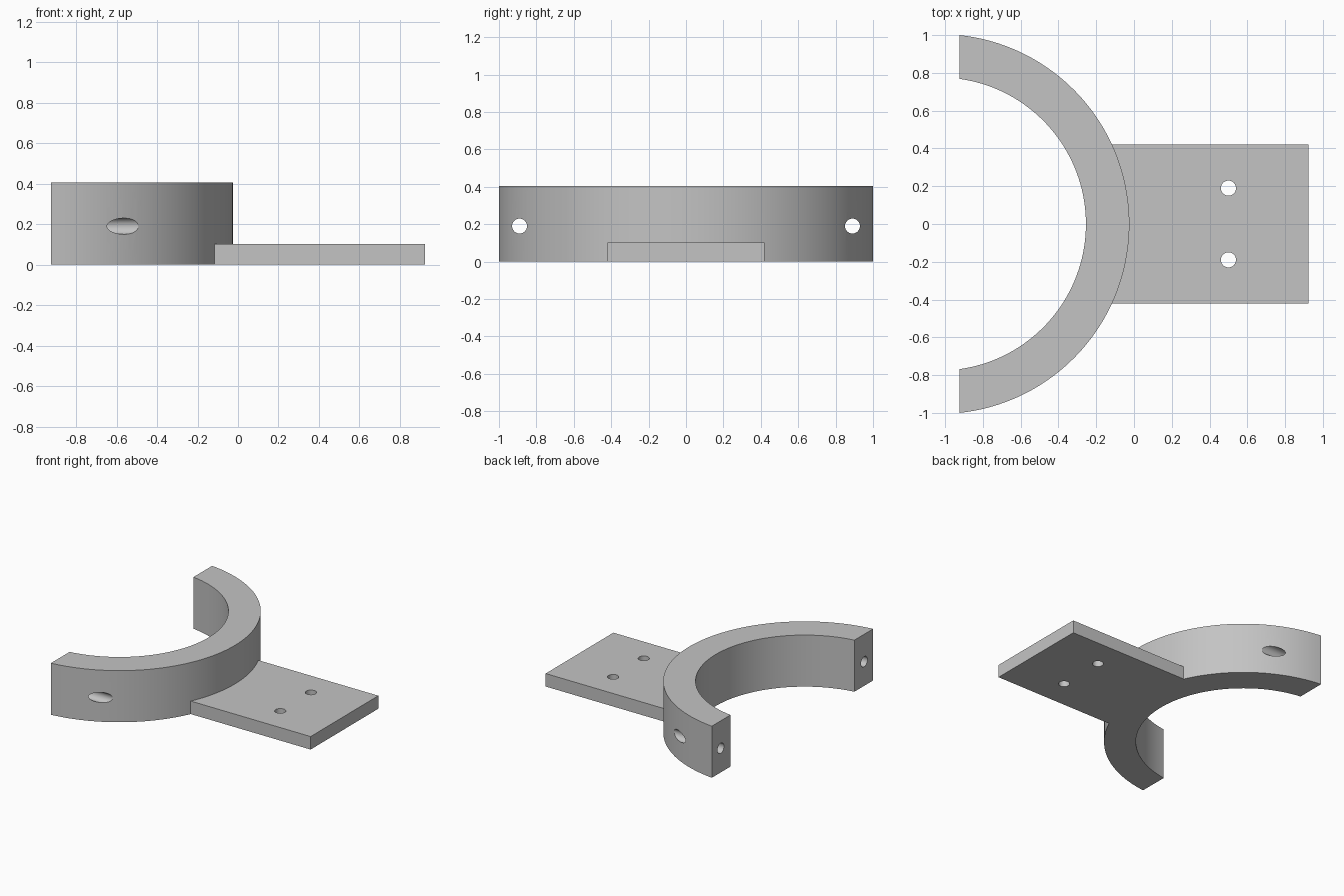
import bpy, bmesh, math
from mathutils import Matrix

if "Cube" in bpy.data.objects:
    bpy.data.objects.remove(bpy.data.objects["Cube"])

CX, R_OUT, R_IN = -1.03, 1.0056, 0.7756   # ring centre and radii
CUT_X, RING_H = -0.925, 0.405
PLATE_H, PLATE_W = 0.102, 0.42
HOLE_R = 0.04

grey = bpy.data.materials.new("plain grey")
grey.diffuse_color = (0.55, 0.55, 0.55, 1)
grey.use_nodes = True
grey.node_tree.nodes["Principled BSDF"].inputs["Base Color"].default_value = grey.diffuse_color


def make_object(name, bm):
    bmesh.ops.recalc_face_normals(bm, faces=bm.faces)
    mesh = bpy.data.meshes.new(name)
    bm.to_mesh(mesh)
    bm.free()
    mesh.materials.append(grey)
    obj = bpy.data.objects.new(name, mesh)
    bpy.context.collection.objects.link(obj)
    return obj


def extrude_outline(name, outline, height):
    bm = bmesh.new()
    face = bm.faces.new([bm.verts.new((x, y, 0)) for x, y in outline])
    top = bmesh.ops.extrude_face_region(bm, geom=[face])["geom"]
    verts = [v for v in top if isinstance(v, bmesh.types.BMVert)]
    bmesh.ops.translate(bm, verts=verts, vec=(0, 0, height))
    return make_object(name, bm)


def arc(radius, n=72):
    a = math.acos((CUT_X - CX) / radius)
    return [(CX + radius * math.cos(t), radius * math.sin(t))
            for t in (-a + 2 * a * i / n for i in range(n + 1))]


def drill(name, centre, depth, along_x):
    bm = bmesh.new()
    rot = Matrix.Rotation(math.pi / 2, 4, 'Y') if along_x else Matrix()
    bmesh.ops.create_cone(bm, cap_ends=True, segments=32, radius1=HOLE_R,
                          radius2=HOLE_R, depth=depth,
                          matrix=Matrix.Translation(centre) @ rot)
    obj = make_object(name, bm)
    obj.hide_render = True
    return obj


def boolean(target, other, operation):
    mod = target.modifiers.new(operation.lower(), 'BOOLEAN')
    mod.object, mod.operation, mod.solver = other, operation, 'EXACT'
    bpy.context.view_layer.objects.active = target
    bpy.ops.object.modifier_apply(modifier=mod.name)
    bpy.data.objects.remove(other)


# Half ring clamp, open towards -x
bracket = extrude_outline("clamp_bracket", arc(R_OUT) + arc(R_IN)[::-1], RING_H)

# Flat mounting plate, merged into the ring wall
plate = extrude_outline("mounting_plate",
                        [(-0.18, -PLATE_W), (0.925, -PLATE_W),
                         (0.925, PLATE_W), (-0.18, PLATE_W)], PLATE_H)
boolean(bracket, plate, 'UNION')

# Clamp bolt holes along x and plate screw holes along z
for side in (-1, 1):
    boolean(bracket, drill("bolt_hole", (-0.7, side * 0.89, 0.19), 0.8, True), 'DIFFERENCE')
    boolean(bracket, drill("screw_hole", (0.5, side * 0.19, 0.05), 0.4, False), 'DIFFERENCE')

# Smooth curved walls, sharp edges elsewhere
bpy.ops.object.select_all(action='DESELECT')
bracket.select_set(True)
bpy.context.view_layer.objects.active = bracket
bpy.ops.object.shade_smooth_by_angle(angle=math.radians(30))
